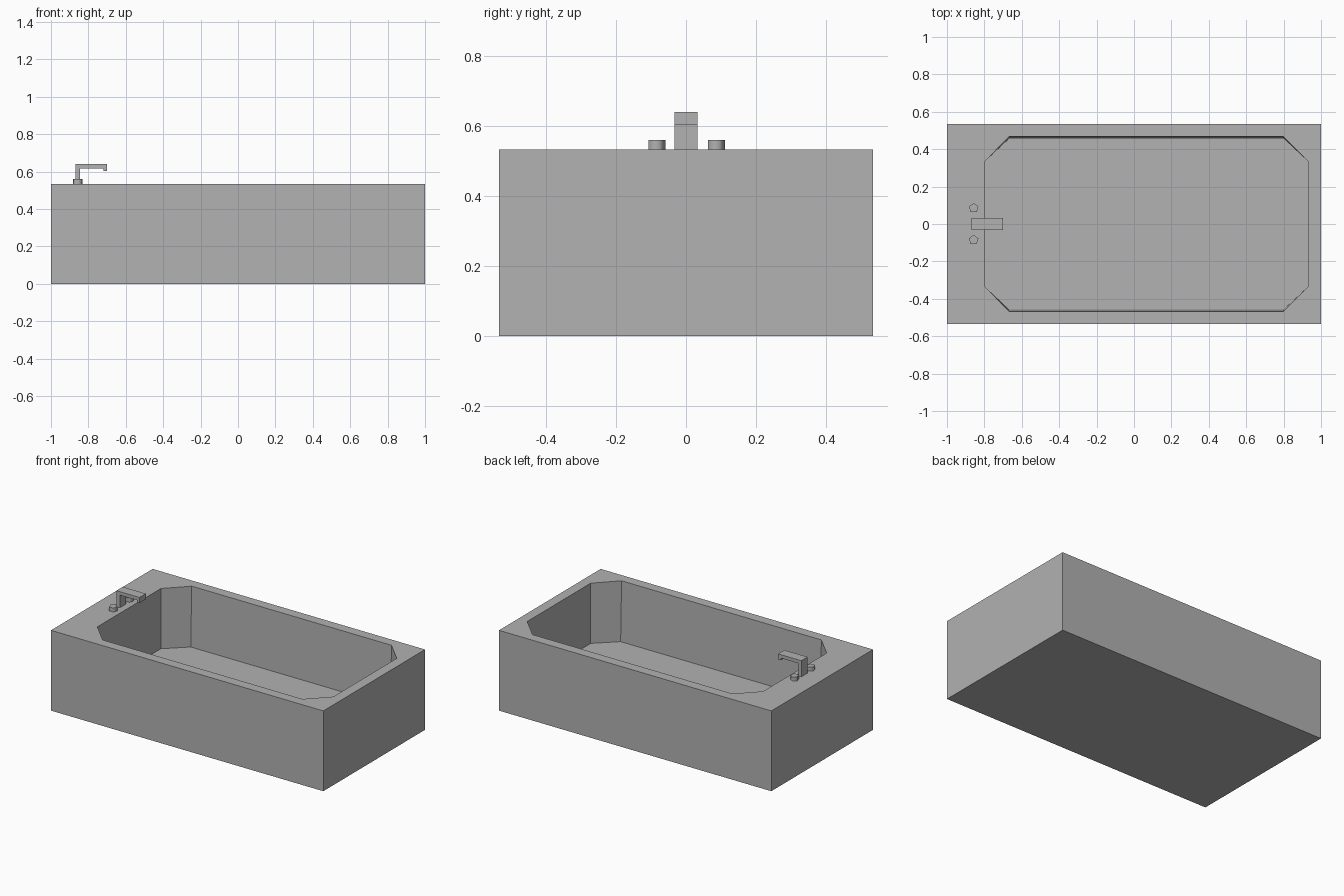
import bpy, bmesh, math

if "Cube" in bpy.data.objects:
    bpy.data.objects.remove(bpy.data.objects["Cube"])

grey = bpy.data.materials.new("stone grey")
grey.diffuse_color = (0.445, 0.445, 0.445, 1)
grey.use_nodes = True
grey.node_tree.nodes["Principled BSDF"].inputs["Base Color"].default_value = grey.diffuse_color

LENGTH, WIDTH, HEIGHT = 2.0, 1.067, 0.533
FLOOR = 0.133


def finish(name, bm):
    bmesh.ops.recalc_face_normals(bm, faces=bm.faces)
    mesh = bpy.data.meshes.new(name)
    bm.to_mesh(mesh)
    bm.free()
    mesh.materials.append(grey)
    obj = bpy.data.objects.new(name, mesh)
    bpy.context.collection.objects.link(obj)
    return obj


def octagon(bm, y_half, z):
    """Rectangle with cut corners, counter-clockwise."""
    points = [(-0.667, -y_half), (0.8, -y_half), (0.933, -0.333), (0.933, 0.333),
              (0.8, y_half), (-0.667, y_half), (-0.8, 0.333), (-0.8, -0.333)]
    return [bm.verts.new((x, y, z)) for x, y in points]


# Tub: outer box, flat rim around an eight-sided basin
bm = bmesh.new()
corners = [(-1, -1), (1, -1), (1, 1), (-1, 1)]
low, high = [[bm.verts.new((sx * LENGTH / 2, sy * WIDTH / 2, z)) for sx, sy in corners]
             for z in (0, HEIGHT)]
rim = octagon(bm, 0.467, HEIGHT)
floor = octagon(bm, 0.457, FLOOR)
bm.faces.new(low[::-1])
bm.faces.new(floor)
for i in range(4):
    j = (i + 1) % 4
    a, b = rim[2 * i], rim[2 * i + 1]
    bm.faces.new((low[i], low[j], high[j], high[i]))
    bm.faces.new((high[i], high[j], b, a))                        # rim side
    bm.faces.new((high[j], rim[(2 * i + 2) % 8], b))              # rim corner
for i in range(8):
    j = (i + 1) % 8
    bm.faces.new((rim[i], rim[j], floor[j], floor[i]))
finish("tub", bm)

# Spout: hooked side profile extruded across its width
profile = [(-0.87, HEIGHT), (-0.845, HEIGHT), (-0.845, 0.617), (-0.72, 0.617),
           (-0.72, 0.603), (-0.70, 0.603), (-0.70, 0.64), (-0.87, 0.64)]
bm = bmesh.new()
face = bm.faces.new([bm.verts.new((x, -0.033, z)) for x, z in profile])
extruded = bmesh.ops.extrude_face_region(bm, geom=[face])["geom"]
bmesh.ops.translate(bm, vec=(0, 0.066, 0),
                    verts=[v for v in extruded if isinstance(v, bmesh.types.BMVert)])
finish("spout", bm)

# Tap knobs: short five-sided cylinders with smooth sides
for name, y in (("front_knob", -0.085), ("back_knob", 0.085)):
    bpy.ops.mesh.primitive_cylinder_add(vertices=5, radius=0.0267, depth=0.027,
                                        location=(-0.857, y, HEIGHT + 0.0135))
    knob = bpy.context.object
    knob.name = name
    knob.data.materials.append(grey)
    bpy.ops.object.shade_smooth_by_angle(angle=math.radians(80))
